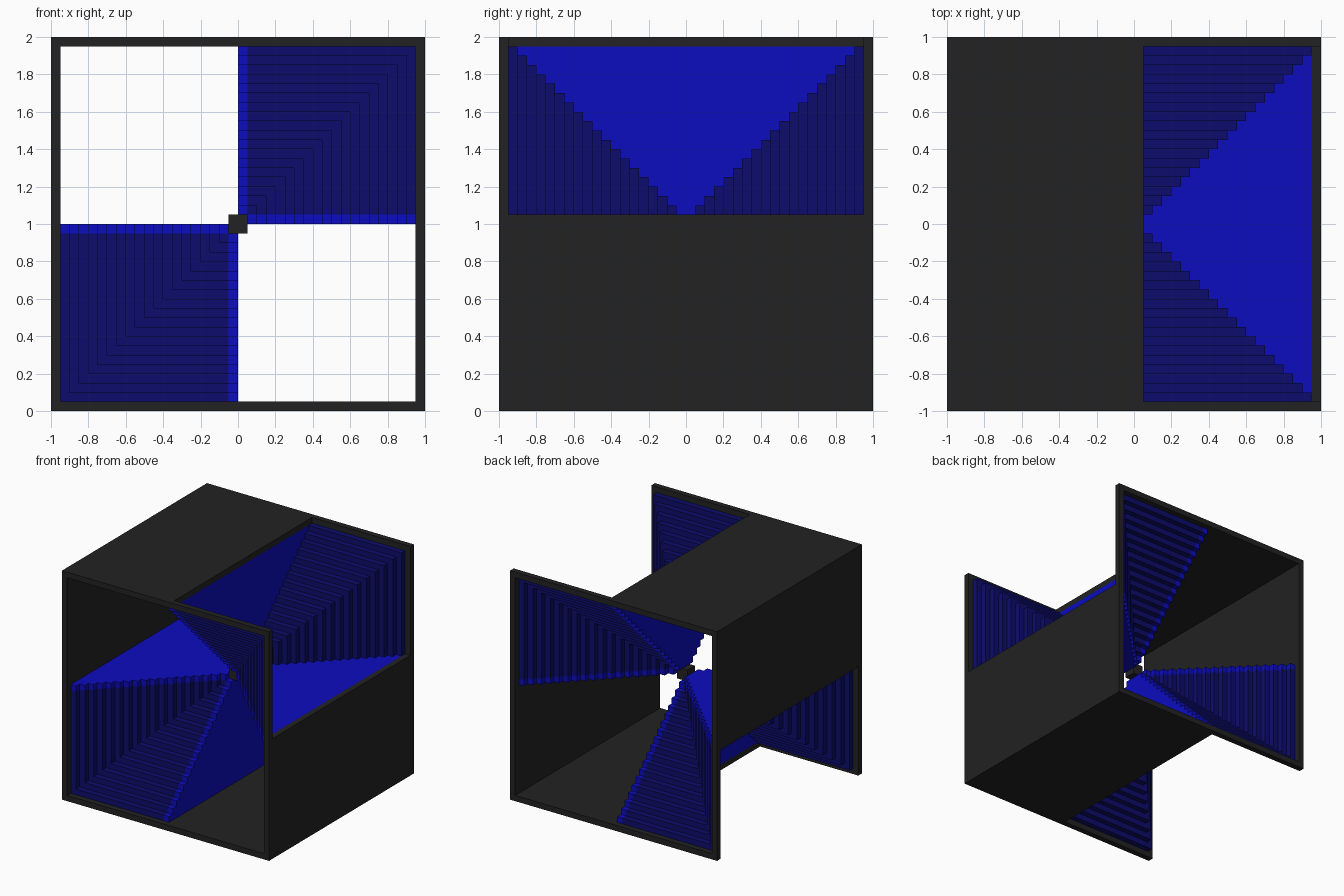
import bpy
import bmesh

cube = bpy.data.objects.get("Cube")
if cube:
    bpy.data.objects.remove(cube, do_unlink=True)

U = 0.05   # one block; the model is 40 blocks wide
N = 18     # number of steps from the core to the frame


def material(name, rgb):
    m = bpy.data.materials.new(name)
    m.diffuse_color = (*rgb, 1)
    m.use_nodes = True
    bsdf = m.node_tree.nodes["Principled BSDF"]
    bsdf.inputs["Base Color"].default_value = (*rgb, 1)
    bsdf.inputs["Roughness"].default_value = 0.8
    return m


black = material("charcoal", (0.016, 0.016, 0.016))
bright = material("bright_blue", (0.0037, 0.0037, 0.52))
navy = material("navy_blue", (0.0037, 0.0037, 0.15))


def along_y(a, b, d):
    return a, d, b


def along_z(a, b, d):
    return a, b, d


def along_x(a, b, d):
    return d, b, a


def build(name, prisms, mat, turn=1):
    """Extrude each (profile, start, end, axis) in block units around the core;
    turn=-1 gives the half-turn copy about the y axis."""
    bm = bmesh.new()
    for profile, d0, d1, axis in prisms:
        rings = []
        for d in (d0, d1):
            ring = []
            for a, b in profile:
                x, y, z = axis(a, b, d)
                ring.append(bm.verts.new((x * turn * U, y * U, z * turn * U + 1)))
            rings.append(ring)
            bm.faces.new(ring)
        n = len(profile)
        for i in range(n):
            j = (i + 1) % n
            bm.faces.new((rings[0][i], rings[0][j], rings[1][j], rings[1][i]))
    bmesh.ops.recalc_face_normals(bm, faces=bm.faces[:])
    mesh = bpy.data.meshes.new(name)
    bm.to_mesh(mesh)
    bm.free()
    mesh.materials.append(mat)
    obj = bpy.data.objects.new(name, mesh)
    bpy.context.collection.objects.link(obj)


def both_ends(profile, d0, d1):
    return [(profile, d0, d1, along_y), (profile, -d1, -d0, along_y)]


# Angle-shaped shell wall, and half of the square end frame
wall = [(-1, -20), (20, -20), (20, 1), (19, 1), (19, -19), (-1, -19)]
half_frame = [(-19, -20), (20, -20), (20, 20), (19, 20), (19, -19), (-19, -19)]

# Stepped triangular outline of a partition, widening away from the core
steps = []
for i in range(1, N + 1):
    steps += [(i, i + 1), (i + 1, i + 1)]
fan = steps + [(a, -b) for a, b in reversed(steps)]

# Nested angle-shaped steps, growing towards each end
stairs = both_ends([(1, 1), (2, 1), (2, 2), (1, 2)], 1, 2)
for k in range(2, N + 1):
    angle = [(1, k), (k, k), (k, 1), (k + 1, 1), (k + 1, k + 1), (1, k + 1)]
    stairs += both_ends(angle, k, k + 1)

# Each part appears twice, turned half round the y axis
for side, turn in (("right", 1), ("left", -1)):
    build(f"{side}_wall", [(wall, -19, 19, along_y)], black, turn)
    build(f"{side}_end_frames", both_ends(half_frame, 19, 20), black, turn)
    build(f"{side}_level_partition", [(fan, 0, 1, along_z)], bright, turn)
    build(f"{side}_upright_partition", [(fan, 0, 1, along_x)], bright, turn)
    build(f"{side}_stairs", stairs, navy, turn)

# Small block at the centre
build("core_block", [([(-1, -1), (1, -1), (1, 1), (-1, 1)], -1, 1, along_y)], black)
